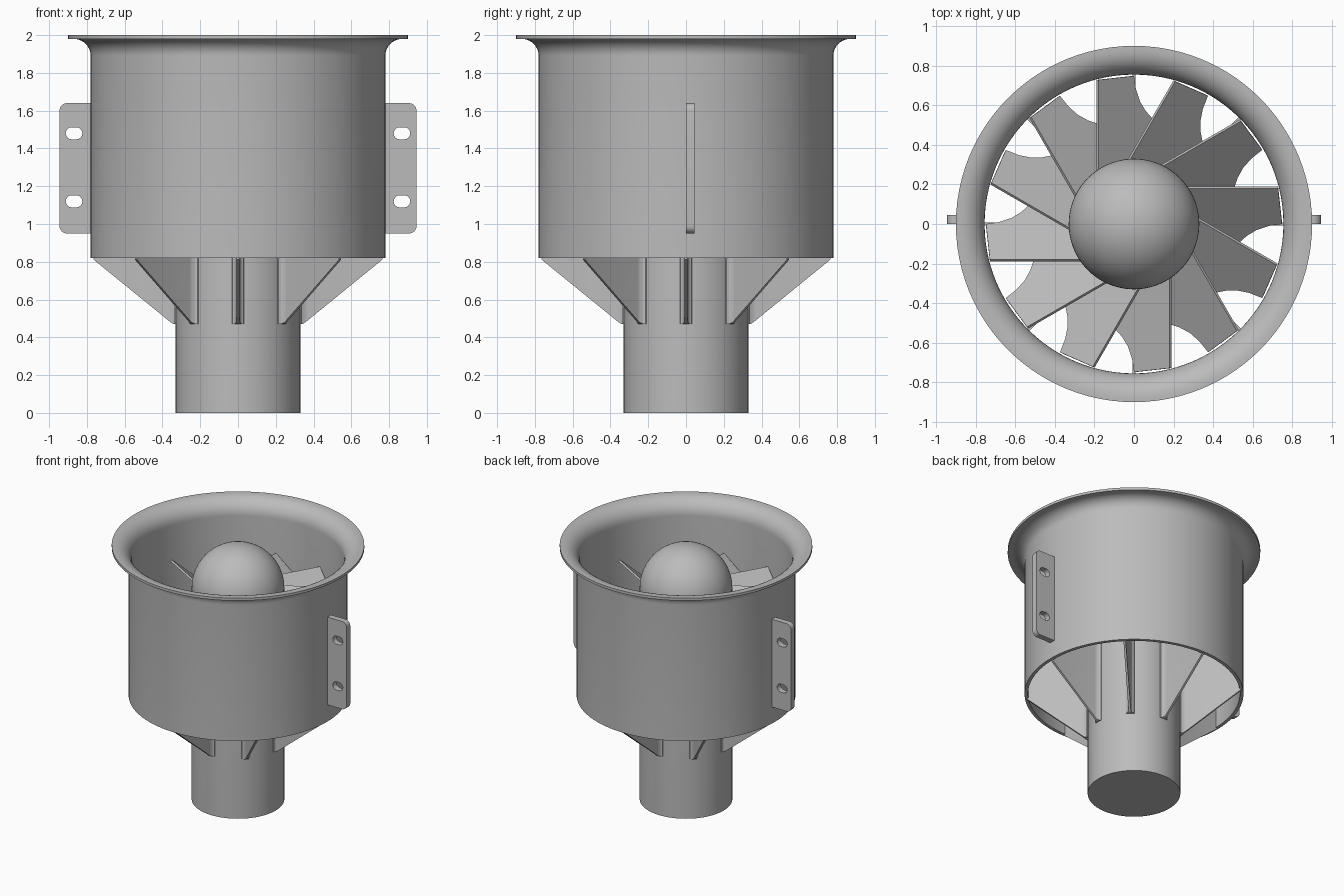
import bpy, bmesh, math
from mathutils import Matrix, Vector

cube = bpy.data.objects.get("Cube")
if cube:
    bpy.data.objects.remove(cube, do_unlink=True)

grey = bpy.data.materials.new("plain grey")
grey.use_nodes = True
grey.diffuse_color = (0.5, 0.5, 0.5, 1)
grey.node_tree.nodes["Principled BSDF"].inputs["Base Color"].default_value = (0.5, 0.5, 0.5, 1)


def finish(name, bm, smooth=True):
    bmesh.ops.recalc_face_normals(bm, faces=bm.faces)
    mesh = bpy.data.meshes.new(name)
    bm.to_mesh(mesh)
    bm.free()
    obj = bpy.data.objects.new(name, mesh)
    bpy.context.collection.objects.link(obj)
    mesh.materials.append(grey)
    if smooth:
        bpy.ops.object.select_all(action='DESELECT')
        obj.select_set(True)
        bpy.context.view_layer.objects.active = obj
        bpy.ops.object.shade_smooth_by_angle(angle=math.radians(30))
    return obj


def lathe(name, profile, closed, steps=96):
    bm = bmesh.new()
    verts = [bm.verts.new((r, 0, z)) for r, z in profile]
    edges = [bm.edges.new(pair) for pair in zip(verts, verts[1:])]
    if closed:
        edges.append(bm.edges.new((verts[-1], verts[0])))
    bmesh.ops.spin(bm, geom=verts + edges, axis=(0, 0, 1), cent=(0, 0, 0),
                   angle=math.tau, steps=steps, use_merge=True)
    bmesh.ops.remove_doubles(bm, verts=bm.verts, dist=0.0005)
    return finish(name, bm)


def arc(cx, cz, radius, start, end, count=10):
    angles = [math.radians(start + (end - start) * i / count) for i in range(count + 1)]
    return [(cx + radius * math.cos(a), cz + radius * math.sin(a)) for a in angles]


# Duct wall with a flared intake lip
outer = [(0.78, 0.82)] + arc(0.87, 1.89, 0.09, 180, 90) + [(0.9, 1.98)]
inner = [(0.9, 2.0)] + arc(0.88, 1.875, 0.125, 90, 180) + [(0.755, 0.82)]
lathe("duct", outer + inner, True)

# Centre body with a round nose
lathe("centre_hub", [(0, 0), (0.33, 0)] + arc(0, 1.665, 0.33, 0, 90, 16), False)


# Rotor blades: tilted plates with a concave trailing edge
def rotor_blade(index):
    bm = bmesh.new()
    trailing = [(0.26, 0.19), (0.24, 0.32), (0.19, 0.43), (0.1, 0.525),
                (0.06, 0.57), (0.03, 0.62), (0.01, 0.68), (0, 0.748)]
    rows = []
    for i, (tx, ty) in enumerate(trailing):
        lead = Vector((-0.18, 0.26 + 0.468 * i / (len(trailing) - 1)))
        row = []
        for k in range(5):
            p = lead.lerp(Vector((tx, ty)), k / 4)
            row.append(bm.verts.new((p.x, p.y, 1.61 - 0.9 * (p.x + 0.18))))
        rows.append(row)
    for a, b in zip(rows, rows[1:]):
        for k in range(4):
            bm.faces.new((a[k], a[k + 1], b[k + 1], b[k]))
    bmesh.ops.recalc_face_normals(bm, faces=bm.faces)
    bmesh.ops.solidify(bm, geom=bm.faces[:], thickness=0.015)
    bm.transform(Matrix.Rotation(math.radians(30 * index), 4, 'Z'))
    finish(f"rotor_blade_{index + 1}", bm)


for n in range(12):
    rotor_blade(n)


# Stator vanes: radial plates with a root fillet and a sloping lower edge
def stator_vane(index):
    bm = bmesh.new()
    rings = []
    for r, half in ((0.315, 0.036), (0.333, 0.03), (0.34, 0.018),
                    (0.355, 0.01), (0.37, 0.008), (0.765, 0.008)):
        low = 0.47 + max(0, r - 0.345) * 0.35 / 0.43
        rings.append([bm.verts.new((r, y, z)) for y, z in
                      ((-half, low), (half, low), (half, 1.25), (-half, 1.25))])
    for a, b in zip(rings, rings[1:]):
        for k in range(4):
            j = (k + 1) % 4
            bm.faces.new((a[k], a[j], b[j], b[k]))
    bm.faces.new(rings[0])
    bm.faces.new(rings[-1])
    bm.transform(Matrix.Rotation(math.radians(45 * index), 4, 'Z'))
    finish(f"stator_vane_{index + 1}", bm)


for n in range(8):
    stator_vane(n)


# Mounting tabs: rounded plates with two slots each
def add_loop(curve, points):
    spline = curve.splines.new('POLY')
    spline.points.add(len(points) - 1)
    for point, (x, z) in zip(spline.points, points):
        point.co = (x, z, 0, 1)
    spline.use_cyclic_u = True


def mounting_tab(name, side):
    curve = bpy.data.curves.new(name, 'CURVE')
    curve.dimensions = '2D'
    curve.fill_mode = 'BOTH'
    curve.extrude = 0.0225
    outline = ([(0.765, 0.95)] + arc(0.905, 0.99, 0.04, -90, 0, 6)
               + arc(0.905, 1.6, 0.04, 0, 90, 6) + [(0.765, 1.64)])
    add_loop(curve, [(side * x, z) for x, z in outline])
    for z in (1.12, 1.48):
        slot = arc(0.88, z, 0.032, -90, 90, 8) + arc(0.856, z, 0.032, 90, 270, 8)
        add_loop(curve, [(side * x, h) for x, h in slot])
    obj = bpy.data.objects.new(name, curve)
    bpy.context.collection.objects.link(obj)
    obj.rotation_euler.x = math.pi / 2
    obj.location.y = 0.0225
    curve.materials.append(grey)
    bpy.ops.object.select_all(action='DESELECT')
    obj.select_set(True)
    bpy.context.view_layer.objects.active = obj
    bpy.ops.object.convert(target='MESH')
    bpy.ops.object.shade_smooth_by_angle(angle=math.radians(30))


mounting_tab("left_mounting_tab", 1)
mounting_tab("right_mounting_tab", -1)
